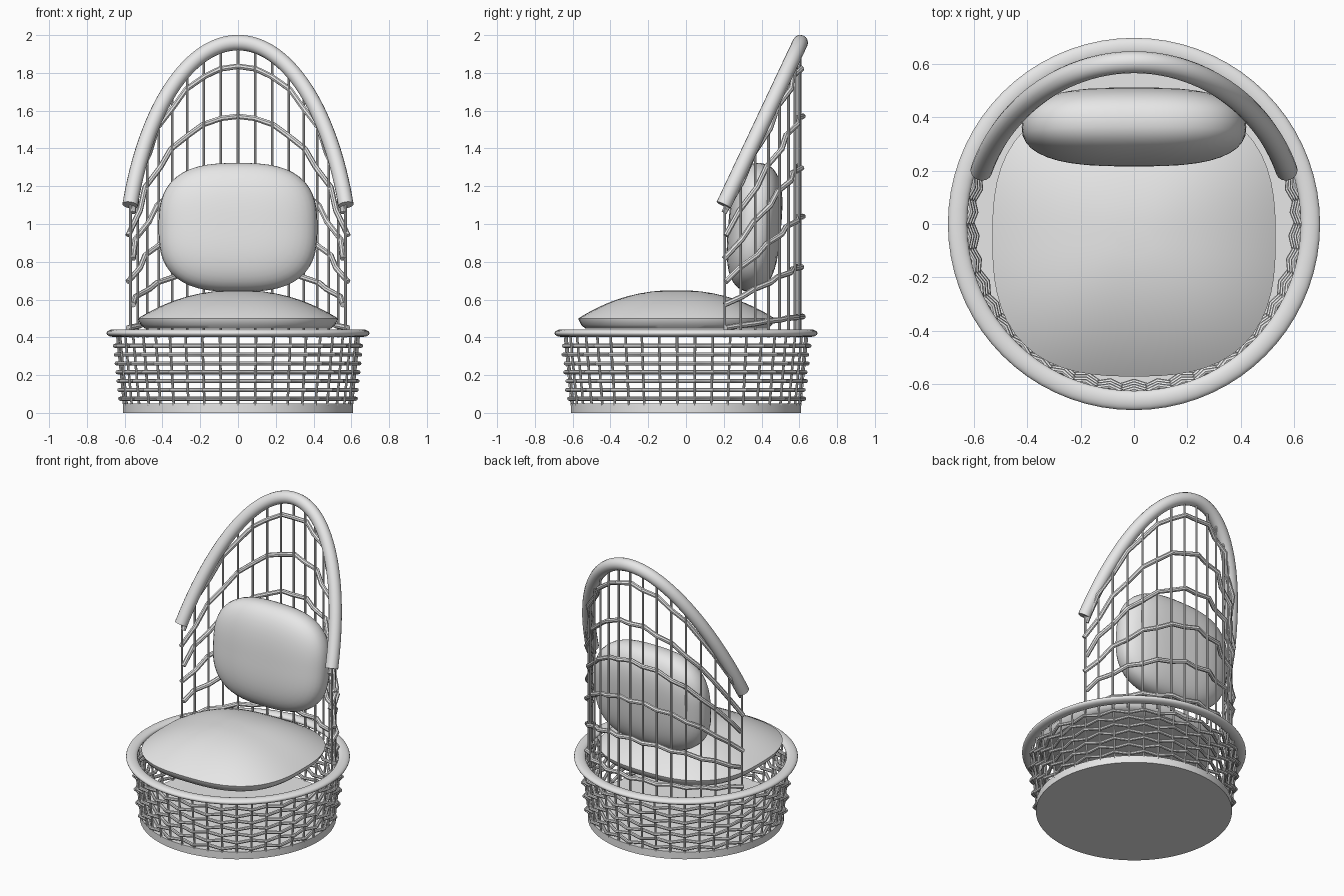
import bpy, bmesh, math
from math import sin, cos, pi

scene = bpy.context.scene
cube = bpy.data.objects.get("Cube")
if cube:
    bpy.data.objects.remove(cube, do_unlink=True)

grey = bpy.data.materials.new("light grey")
grey.use_nodes = True
COLOUR = (0.8, 0.8, 0.8, 1)
grey.diffuse_color = COLOUR
grey.node_tree.nodes["Principled BSDF"].inputs["Base Color"].default_value = COLOUR


def finish(obj, angle=40):
    bpy.ops.object.select_all(action='DESELECT')
    obj.select_set(True)
    bpy.context.view_layer.objects.active = obj
    if obj.type == 'CURVE':
        bpy.ops.object.convert(target='MESH')
        obj = bpy.context.object
    bpy.ops.object.shade_smooth_by_angle(angle=math.radians(angle))
    obj.data.materials.clear()
    obj.data.materials.append(grey)
    return obj


def tubes(name, paths, radius, closed=False, sides=2, angle=40):
    """One object made of round tubes along the given paths."""
    curve = bpy.data.curves.new(name, 'CURVE')
    curve.dimensions = '3D'
    curve.bevel_depth = radius
    curve.bevel_resolution = sides
    curve.use_fill_caps = True
    for path in paths:
        spline = curve.splines.new('POLY')
        spline.points.add(len(path) - 1)
        for point, co in zip(spline.points, path):
            point.co = (*co, 1)
        spline.use_cyclic_u = closed
    obj = bpy.data.objects.new(name, curve)
    scene.collection.objects.link(obj)
    return finish(obj, angle)


def cushion(name, half_x, half_y, power, profile, segments=64):
    """Loft squarish rounded outlines through (scale, height) steps, closed by poles."""
    bm = bmesh.new()
    rings = []
    for scale, height in profile:
        ring = []
        for i in range(segments):
            a = 2 * pi * i / segments
            c, s = cos(a), sin(a)
            r = scale * (abs(c) ** power + abs(s) ** power) ** (-1 / power)
            ring.append(bm.verts.new((half_x * r * c, half_y * r * s, height)))
        rings.append(ring)
    for low, high in zip(rings, rings[1:]):
        for i in range(segments):
            j = (i + 1) % segments
            bm.faces.new((low[i], low[j], high[j], high[i]))
    bm.faces.new(rings[0][::-1])
    bm.faces.new(rings[-1])
    mesh = bpy.data.meshes.new(name)
    bm.to_mesh(mesh)
    bm.free()
    obj = bpy.data.objects.new(name, mesh)
    scene.collection.objects.link(obj)
    return finish(obj)


def around(angle, radius, z):
    """Point on a circle, the angle measured from the back."""
    return (radius * sin(angle), radius * cos(angle), z)


# Base disc
bpy.ops.mesh.primitive_cylinder_add(vertices=64, radius=0.61, depth=0.05, location=(0, 0, 0.025))
base = bpy.context.object
base.name = "base_disc"
finish(base)

# Basket: leaning stakes, woven rows and a flattened rim
STAKES = 42
STEP = 2 * pi / STAKES


def basket_radius(z):
    return 0.605 + 0.1 * (z - 0.05)


tubes("basket_stakes", [[around(i * STEP, basket_radius(z), z) for z in (0.04, 0.42)]
                        for i in range(STAKES)], 0.007)
rows = []
for row in range(7):
    z = 0.075 + 0.0467 * row
    rows.append([around(i * STEP, basket_radius(z) + 0.018 * (-1) ** (i + row), z)
                 for i in range(STAKES)])
tubes("basket_weave", rows, 0.011, closed=True)

bpy.ops.mesh.primitive_torus_add(major_radius=0.66, minor_radius=0.036, major_segments=72,
                                 minor_segments=16, location=(0, 0, 0.422))
rim = bpy.context.object
rim.name = "basket_rim"
rim.scale.z = 0.55
finish(rim)

# Backrest: an arch on a sloping plane, upright stakes and sloping woven rows
BACK_R = 0.605
BACK_STEP = 0.153
SIDE = 8


def arch_height(angle):
    return 1.96 - 2.12 * BACK_R * (1 - cos(angle))


END = 1.235
tubes("back_arch", [[around(END * i / 32, BACK_R, arch_height(END * i / 32))
                     for i in range(-32, 33)]], 0.041, sides=6)
tubes("back_stakes", [[around(i * BACK_STEP, BACK_R, z)
                       for z in (0.4, arch_height(i * BACK_STEP))]
                      for i in range(-SIDE, SIDE + 1)], 0.007)
rows = []
for row in range(6):
    top, drop = 0.51 + 0.265 * row, 0.06 + 0.143 * row
    path = []
    for i in range(-SIDE, SIDE + 1):
        a = i * BACK_STEP
        fall = (1 - cos(a)) / (1 - cos(SIDE * BACK_STEP))
        path.append(around(a, BACK_R + 0.014 * (-1) ** (i + row), top - drop * fall))
    rows.append(path)
tubes("back_weave", rows, 0.015)

# Seat cushion: flat underside, blunt edge, domed top
dome = [(cos(t * pi / 24), 0.0) for t in range(12)]
profile = [(0.93, 0.447), (0.97, 0.465), (0.995, 0.49)]
profile += [(u, 0.5 + 0.15 * (1 - u ** 2.2)) for u, _ in dome]
seat = cushion("seat_cushion", 0.53, 0.52, 2.7, profile)
seat.location = (0, -0.05, 0)

# Back cushion: plump on both faces, leaning back
half = [(u, 0.14 * (1 - u ** 3) ** 0.42) for u, _ in dome]
profile = [(u, -h) for u, h in half[:0:-1]] + half
pillow = cushion("back_cushion", 0.42, 0.342, 2.8, profile)
pillow.rotation_euler.x = math.radians(90 - 5)
pillow.location = (0, 0.363, 0.982)
